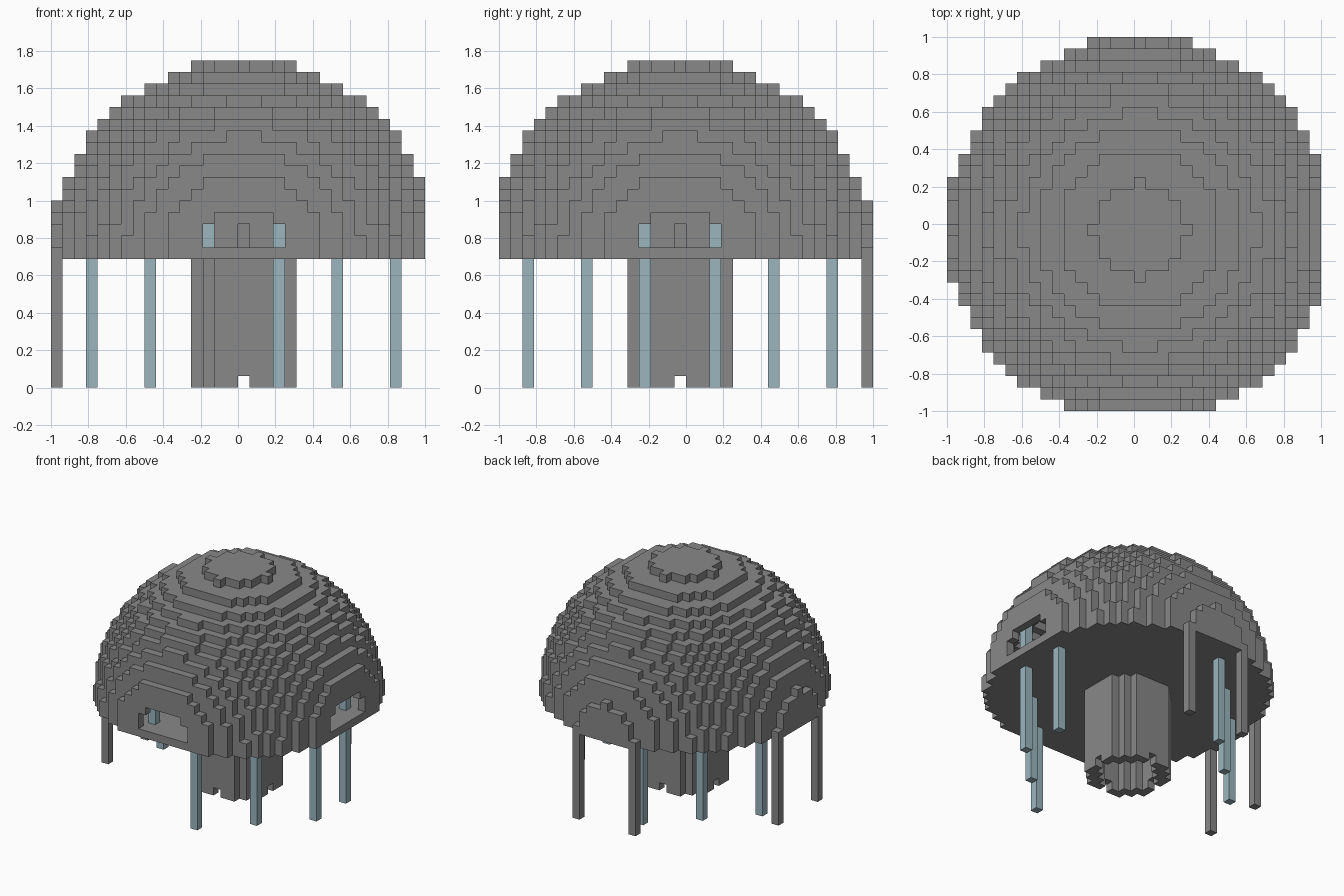
import bpy
import bmesh
from mathutils import Vector

if "Cube" in bpy.data.objects:
    bpy.data.objects.remove(bpy.data.objects["Cube"])

U = 1 / 16          # block size
FLOOR = 11          # blocks between the ground and the dome floor
OUTER, INNER = 16.5 ** 2, 15.5 ** 2
TUBE_OUT, TUBE_IN = 4.5 ** 2, 3.5 ** 2
SPAN = range(-16, 17)
AXES = [Vector(a) for a in ((1, 0, 0), (0, 1, 0), (0, 0, 1))]


def material(name, colour):
    mat = bpy.data.materials.new(name)
    mat.use_nodes = True
    mat.diffuse_color = (*colour, 1)
    mat.node_tree.nodes["Principled BSDF"].inputs["Base Color"].default_value = (*colour, 1)
    return mat


def link(name, bm, mat):
    mesh = bpy.data.meshes.new(name)
    bm.to_mesh(mesh)
    bm.free()
    mesh.materials.append(mat)
    obj = bpy.data.objects.new(name, mesh)
    bpy.context.collection.objects.link(obj)


def corner(i, j, k):
    """Lower corner of a block counted from the dome centre."""
    return Vector((i, j - 1, k + FLOOR)) * U


def blocks(name, cells, mat):
    """Join blocks into one skin, keeping only exposed faces."""
    bm = bmesh.new()
    for cell in cells:
        centre = corner(*cell) + Vector((U, U, U)) / 2
        for n, axis in enumerate(AXES):
            a, b = AXES[(n + 1) % 3], AXES[(n + 2) % 3]
            for side in (-1, 1):
                if tuple(int(c + side * d) for c, d in zip(cell, axis)) in cells:
                    continue
                ring = [(-1, -1), (1, -1), (1, 1), (-1, 1)][::side]
                bm.faces.new([bm.verts.new(centre + (axis * side + a * s + b * t) * U / 2)
                              for s, t in ring])
    bmesh.ops.remove_doubles(bm, verts=bm.verts, dist=U / 100)
    link(name, bm, mat)


def post(name, i, j, bottom, top, mat):
    """One-block-wide post between two block levels."""
    bm = bmesh.new()
    bmesh.ops.create_cube(bm, size=1)
    low, high = corner(i, j, bottom), corner(i + 1, j + 1, top)
    for v in bm.verts:
        v.co = Vector([lo + (c + 0.5) * (hi - lo) for lo, hi, c in zip(low, high, v.co)])
    link(name, bm, mat)


stone = material("grey stone", (0.246, 0.246, 0.246))
glass = material("pale blue glass", (0.328, 0.468, 0.515))

# Hollow dome with a solid floor; trimming its front and left sides opens the windows
dome = set()
for i in SPAN[:-1]:
    for j in SPAN[1:]:
        for k in range(17):
            r = i * i + j * j + k * k
            if r <= OUTER and (k == 0 or r > INNER):
                dome.add((i, j, k))
blocks("dome", dome, stone)

# Hollow central tube with small doorways at the ground and on the floor
tube = set()
for i in SPAN:
    for j in SPAN:
        r = i * i + j * j
        if TUBE_IN < r <= TUBE_OUT:
            for k in range(-FLOOR, 16):
                doorway = i * j == 0 and k in (-FLOOR, 1, 2)
                if k != 0 and r + k * k <= INNER and not doorway:
                    tube.add((i, j, k))
blocks("central_tube", tube, stone)

# Grey legs under the rim at the back and right
for n, (i, j) in enumerate([(-16, -4), (-16, 4), (-4, 16), (4, 16)]):
    post(f"grey_leg_{n + 1}", i, j, -FLOOR, 0, stone)

# Glass legs below the floor
for n, (i, j) in enumerate([(13, 3), (13, -3), (8, -8), (3, -13),
                            (-13, 3), (-8, 8), (-3, 13)]):
    post(f"glass_leg_{n + 1}", i, j, -FLOOR, 0, glass)

# Glass posts standing inside the dome
for a, b in [(13, 3), (8, 8), (3, 13)]:
    for i in (-a, a):
        for j in (-b, b):
            post(f"inner_glass_post_{i}_{j}", i, j, 1, 7, glass)
